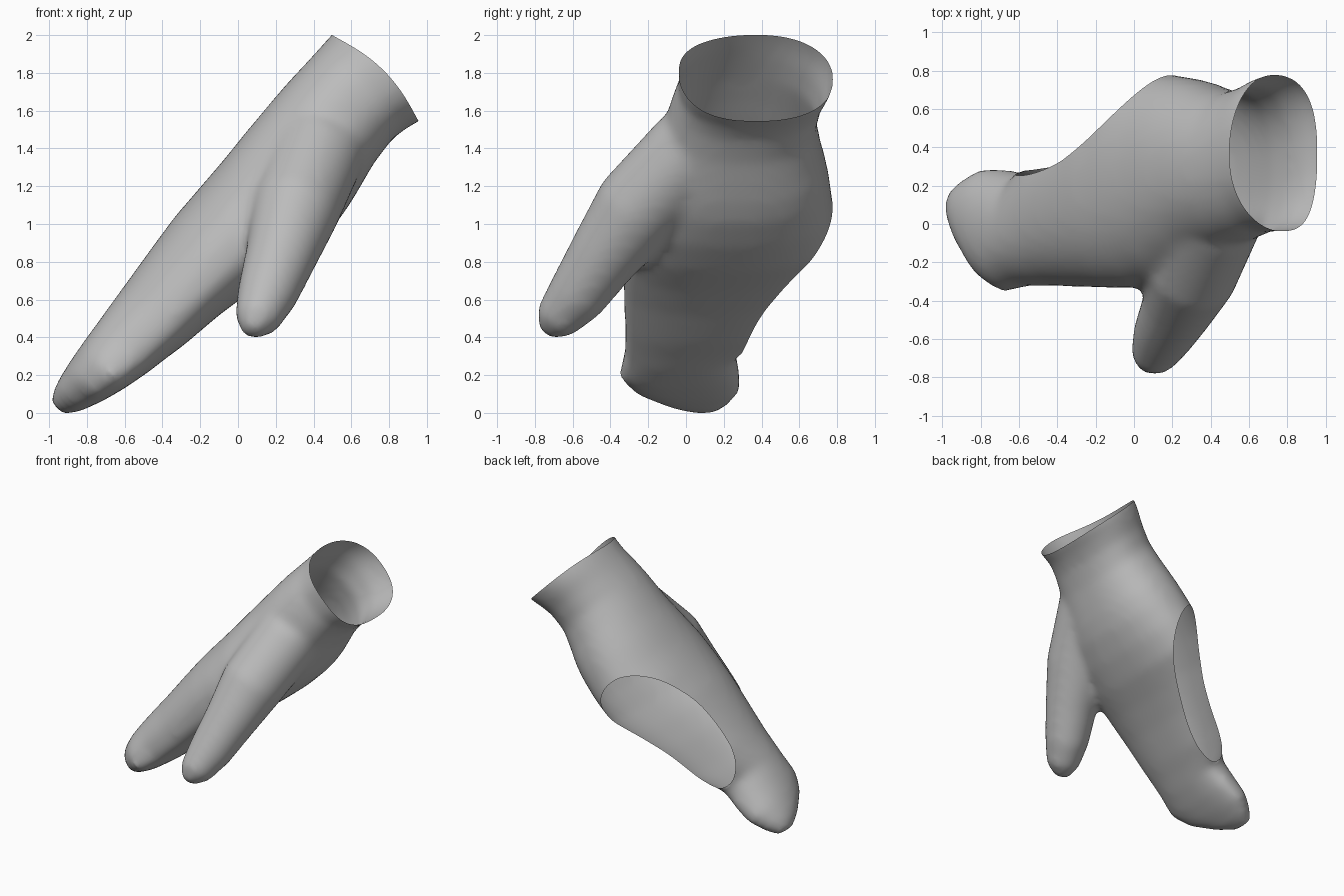
import bpy, bmesh, math
from mathutils import Vector, Matrix

if "Cube" in bpy.data.objects:
    bpy.data.objects.remove(bpy.data.objects["Cube"], do_unlink=True)

grey = bpy.data.materials.new("glove grey")
grey.use_nodes = True
COLOUR = (0.5, 0.5, 0.5, 1)
grey.diffuse_color = COLOUR
grey.node_tree.nodes["Principled BSDF"].inputs["Base Color"].default_value = COLOUR

# Working frame: x runs from fingertips to wrist, y across, z from palm to back of hand
SIDES = 40


def loft(name, rings):
    """Closed skin through a list of point rings."""
    bm = bmesh.new()
    loops = [[bm.verts.new(p) for p in ring] for ring in rings]
    for a, b in zip(loops, loops[1:]):
        for i in range(SIDES):
            j = (i + 1) % SIDES
            bm.faces.new((a[i], a[j], b[j], b[i]))
    bm.faces.new(loops[0])
    bm.faces.new(loops[-1])
    bmesh.ops.recalc_face_normals(bm, faces=bm.faces)
    mesh = bpy.data.meshes.new(name)
    bm.to_mesh(mesh)
    bm.free()
    obj = bpy.data.objects.new(name, mesh)
    bpy.context.collection.objects.link(obj)
    return obj


def power(t, e):
    return math.copysign(abs(t) ** e, t)


def hand_ring(u, y0, y1, low, mid, high):
    """Section widest at height mid, domed above and flatter below."""
    ring = []
    for i in range(SIDES):
        a = 2 * math.pi * i / SIDES
        e = 0.95 if math.sin(a) > 0 else 0.82
        c, s = power(math.cos(a), e), power(math.sin(a), e)
        ring.append((u, (y0 + y1) / 2 + (y1 - y0) / 2 * c,
                     mid + s * ((high - mid) if s > 0 else (mid - low))))
    return ring


def thumb_ring(centre, direction, r):
    q = Vector(direction).to_track_quat('Z', 'Y')
    return [Vector(centre) + q @ Vector((r * math.cos(a), r * math.sin(a), 0))
            for a in (2 * math.pi * i / SIDES for i in range(SIDES))]


# Hand: position, front edge, back edge, palm, widest height, back of hand
hand = loft("mitten", [hand_ring(*r) for r in [
    (-0.66, 0.02, 0.17, 0.655, 0.69, 0.745),
    (-0.58, -0.12, 0.23, 0.60, 0.67, 0.79),
    (-0.46, -0.28, 0.29, 0.555, 0.64, 0.82),
    (-0.33, -0.355, 0.285, 0.52, 0.615, 0.845),
    (-0.17, -0.325, 0.265, 0.49, 0.61, 0.87),
    (-0.08, -0.325, 0.34, 0.48, 0.61, 0.885),
    (0.05, -0.325, 0.45, 0.46, 0.61, 0.905),
    (0.30, -0.33, 0.57, 0.44, 0.62, 0.945),
    (0.50, -0.335, 0.69, 0.41, 0.63, 0.975),
    (0.70, -0.33, 0.785, 0.365, 0.64, 0.99),
    (0.90, -0.30, 0.78, 0.345, 0.65, 1.005),
    (1.08, -0.23, 0.76, 0.345, 0.67, 1.025),
    (1.20, -0.185, 0.74, 0.365, 0.68, 1.035),
    (1.30, -0.15, 0.715, 0.39, 0.70, 1.045),
    (1.45, -0.11, 0.69, 0.43, 0.73, 1.055),
    (1.60, -0.07, 0.72, 0.45, 0.75, 1.06),
    (1.70, -0.04, 0.76, 0.44, 0.75, 1.065),
    (1.78, -0.04, 0.785, 0.415, 0.74, 1.07),
    (2.00, -0.04, 0.785, 0.39, 0.74, 1.07)]])

# Thumb: centres and radii from tip to buried root
path = [((0.35, -0.745, 0.255), 0.05), ((0.42, -0.69, 0.28), 0.12),
        ((0.55, -0.58, 0.335), 0.16), ((0.75, -0.44, 0.43), 0.19),
        ((0.98, -0.26, 0.55), 0.235), ((1.30, 0.06, 0.69), 0.25)]
direction = Vector(path[-1][0]) - Vector(path[0][0])
thumb = loft("thumb_helper", [thumb_ring(c, direction, r) for c, r in path])
thumb.hide_render = True

# Merge thumb and hand into one soft skin
union = hand.modifiers.new("join thumb", 'BOOLEAN')
union.operation, union.object = 'UNION', thumb
remesh = hand.modifiers.new("even skin", 'REMESH')
remesh.mode, remesh.voxel_size = 'VOXEL', 0.025
soft = hand.modifiers.new("soften", 'SMOOTH')
soft.factor, soft.iterations = 0.5, 16
graph = bpy.context.evaluated_depsgraph_get()
skin = bpy.data.meshes.new_from_object(hand.evaluated_get(graph))
hand.modifiers.clear()
hand.data = skin
bpy.data.objects.remove(thumb, do_unlink=True)

bm = bmesh.new()
bm.from_mesh(skin)


def trim(axis, limit):
    """Open the skin beyond a curved boundary given by limit(co)."""
    for v in bm.verts:
        v.co[axis] -= limit(v.co)
    normal = Vector((0, 0, 0))
    normal[axis] = 1
    bmesh.ops.bisect_plane(bm, geom=bm.verts[:] + bm.edges[:] + bm.faces[:],
                           plane_co=(0, 0, 0), plane_no=normal, clear_outer=True)
    for v in bm.verts:
        v.co[axis] += limit(v.co)


# Curved side opening, kept clear of the fingertips
trim(1, lambda p: 0.27 + 0.26 * (p.x + 0.1) + 0.44 * (p.x + 0.1) * (p.x - 0.4)
     - 0.3 * min(1, p.x + 0.6) * (p.z - 0.7) + 2 * max(0, -0.15 - p.x))
# Wrist opening, arched on the thumb side and straight on the other
trim(0, lambda p: 1.77 + (0.03 - 0.075 * (p.y - 0.37))
     * (1 - ((p.z - 0.74) / 0.33) ** 2))

# Tilt the hand so the fingers point down and to the right
bm.transform(Matrix.Rotation(-math.pi / 4, 4, 'Y'))
lowest = min(v.co.z for v in bm.verts)
for v in bm.verts:
    v.co.z -= lowest
for f in bm.faces:
    f.smooth = True
    f.material_index = 0
bm.to_mesh(skin)
bm.free()
skin.materials.clear()
skin.materials.append(grey)
